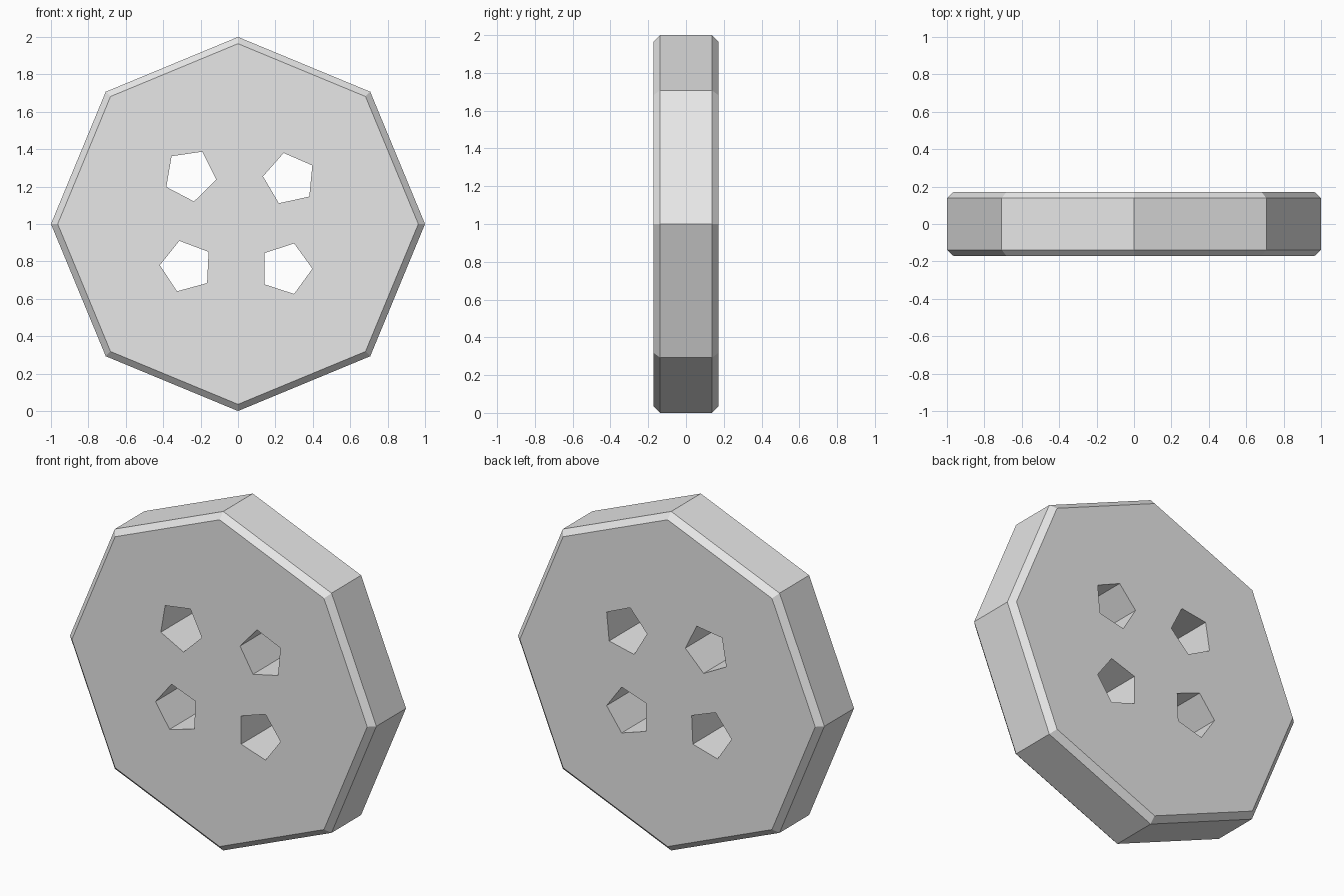
import bpy, bmesh, math

if "Cube" in bpy.data.objects:
    bpy.data.objects.remove(bpy.data.objects["Cube"])

# one flat colour
grey = bpy.data.materials.new("light grey")
grey.diffuse_color = (0.8, 0.8, 0.8, 1)
grey.use_nodes = True
grey.node_tree.nodes["Principled BSDF"].inputs["Base Color"].default_value = grey.diffuse_color


def loft(name, sides, rings, cx=0, cz=0, phase=0):
    """Solid along y through regular polygon rings given as (y, radius)."""
    bm = bmesh.new()
    loops = []
    for y, r in rings:
        angles = [math.radians(phase) + math.tau * i / sides for i in range(sides)]
        loops.append([bm.verts.new((cx + r * math.cos(a), y, cz + r * math.sin(a)))
                      for a in angles])
    for a, b in zip(loops, loops[1:]):
        for i in range(sides):
            j = (i + 1) % sides
            bm.faces.new((a[i], a[j], b[j], b[i]))
    bm.faces.new(loops[0])
    bm.faces.new(loops[-1])
    bmesh.ops.recalc_face_normals(bm, faces=bm.faces)
    mesh = bpy.data.meshes.new(name)
    bm.to_mesh(mesh)
    bm.free()
    mesh.materials.append(grey)
    obj = bpy.data.objects.new(name, mesh)
    bpy.context.collection.objects.link(obj)
    return obj


# chamfered octagonal disc
disc = loft("button_disc", 8,
            [(-0.172, 0.964), (-0.138, 1.0), (0.138, 1.0), (0.172, 0.964)], cz=1)

# four pentagonal thread holes: x, z, rotation
holes = [(-0.256, 1.261, -9.6), (0.275, 1.241, 30.5),
         (-0.276, 0.773, 33.3), (0.256, 0.761, 0)]
cutters = [loft("hole_cutter", 5, [(-0.5, 0.142), (0.5, 0.142)], x, z, p)
           for x, z, p in holes]
for cutter in cutters:
    mod = disc.modifiers.new("thread_hole", 'BOOLEAN')
    mod.operation = 'DIFFERENCE'
    mod.solver = 'EXACT'
    mod.object = cutter

# bake the holes, then drop the cutters
bpy.context.view_layer.objects.active = disc
disc.select_set(True)
for mod in list(disc.modifiers):
    bpy.ops.object.modifier_apply(modifier=mod.name)
for cutter in cutters:
    bpy.data.objects.remove(cutter)
